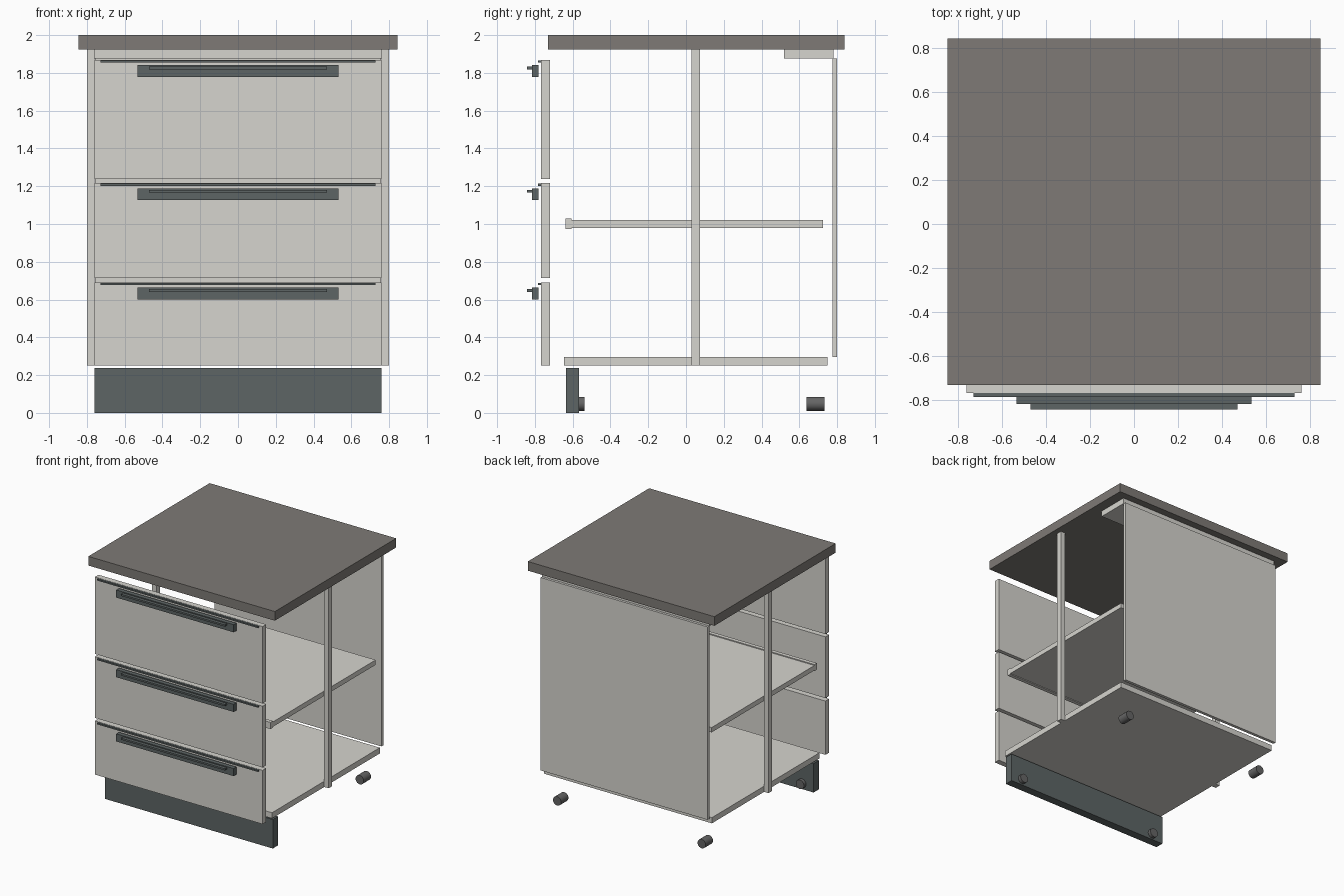
import bpy
import math

if "Cube" in bpy.data.objects:
    bpy.data.objects.remove(bpy.data.objects["Cube"])


def material(name, color):
    m = bpy.data.materials.new(name)
    m.diffuse_color = (*color, 1)
    m.use_nodes = True
    m.node_tree.nodes["Principled BSDF"].inputs["Base Color"].default_value = m.diffuse_color
    return m


BODY = material("light_body", (0.67, 0.66, 0.62))
TOP = material("stone_top", (0.21, 0.195, 0.18))
DARK = material("dark_trim", (0.11, 0.13, 0.13))
FOOT = material("foot_grey", (0.13, 0.13, 0.13))


def box(name, x, y, z, mat):
    """Box from (min, max) pairs on each axis."""
    bpy.ops.mesh.primitive_cube_add(size=1)
    o = bpy.context.object
    o.name = name
    for v in o.data.vertices:
        v.co = [r[0] if c < 0 else r[1] for c, r in zip(v.co, (x, y, z))]
    o.data.materials.append(mat)
    return o


def wide(name, half, y, z, mat):
    return box(name, (-half, half), y, z, mat)


# Worktop and carcass
wide("worktop", 0.845, (-0.73, 0.84), (1.925, 2.0), TOP)
wide("bottom_panel", 0.76, (-0.645, 0.75), (0.25, 0.297), BODY)
wide("back_panel", 0.757, (0.775, 0.80), (0.297, 1.877), BODY)
wide("rear_top_rail", 0.76, (0.518, 0.78), (1.877, 1.925), BODY)
wide("shelf", 0.74, (-0.605, 0.725), (0.98, 1.02), BODY)
wide("shelf_front_edge", 0.74, (-0.637, -0.605), (0.974, 1.028), BODY)

# Narrow side uprights
for side, x in (("left", (-0.80, -0.76)), ("right", (0.76, 0.80))):
    box(side + "_upright", x, (0.03, 0.075), (0.25, 1.925), BODY)

# Drawer fronts, each with a top strip and a bar handle with lip
for level, low, high in (("lower", 0.25, 0.69), ("middle", 0.714, 1.216), ("upper", 1.238, 1.868)):
    wide(level + "_drawer_front", 0.76, (-0.767, -0.72), (low, high), BODY)
    wide(level + "_drawer_strip", 0.728, (-0.784, -0.766), (high - 0.014, high - 0.002), DARK)
    wide(level + "_handle", 0.532, (-0.816, -0.78), (high - 0.089, high - 0.027), DARK)
    wide(level + "_handle_lip", 0.47, (-0.842, -0.816), (high - 0.049, high - 0.035), DARK)

# Plinth
wide("plinth", 0.76, (-0.635, -0.566), (0.0, 0.237), DARK)

# Cylindrical feet lying along y
for row, y in (("front", -0.585), ("rear", 0.686)):
    for side, x in (("left", -0.655), ("right", 0.655)):
        bpy.ops.mesh.primitive_cylinder_add(vertices=20, radius=0.037, depth=0.094,
                                            location=(x, y, 0.048),
                                            rotation=(math.pi / 2, 0, 0))
        foot = bpy.context.object
        foot.name = f"{row}_{side}_foot"
        foot.data.materials.append(FOOT)
        bpy.ops.object.shade_smooth_by_angle()
